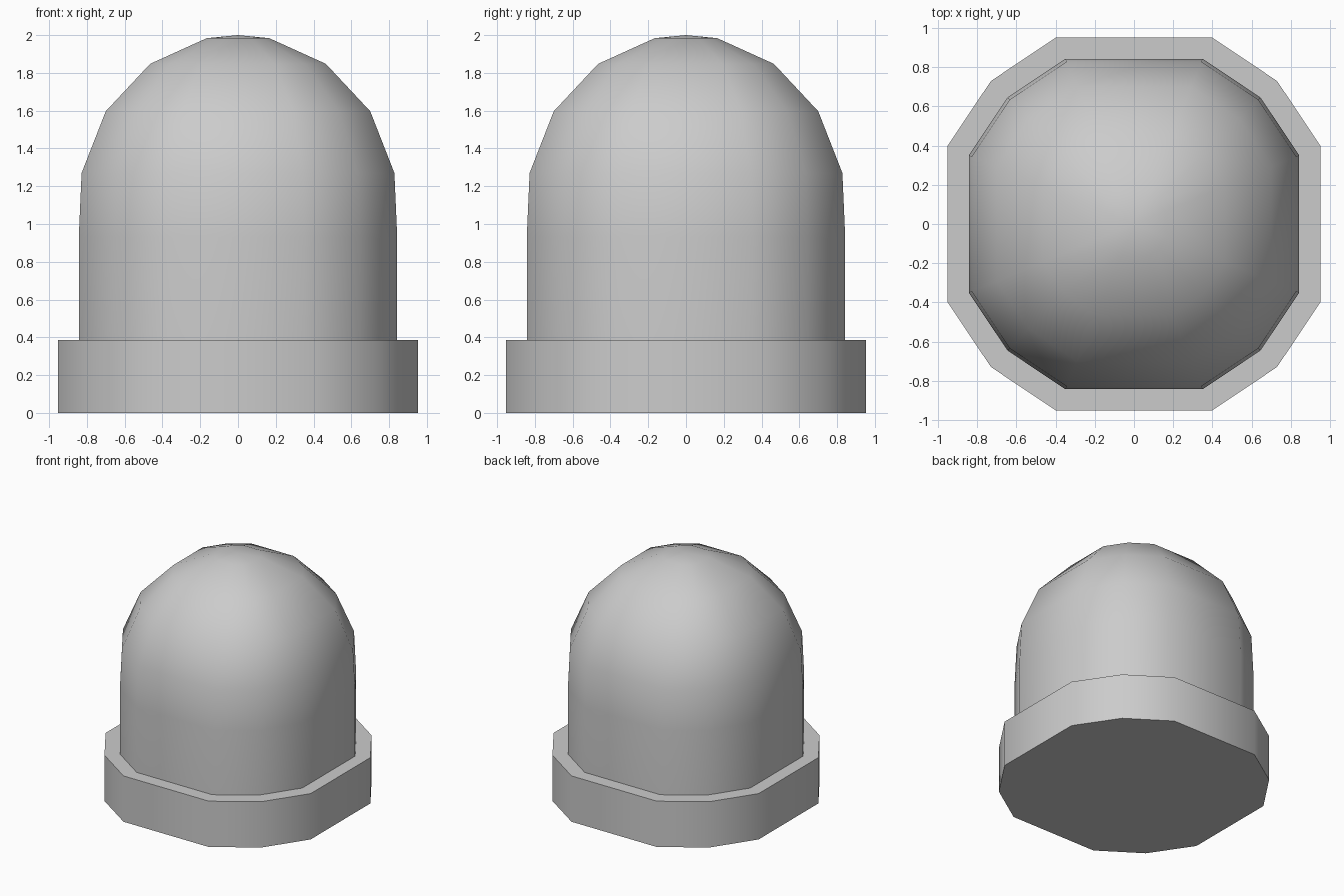
import bpy, bmesh, math

if "Cube" in bpy.data.objects:
    bpy.data.objects.remove(bpy.data.objects["Cube"])

# Twelve-sided section: four wide flats with two narrow facets at each corner
A = 22.6
ANGLES = [math.radians(q * 90 + a) for q in range(4) for a in (A, 45, 90 - A)]
FLAT = math.cos(math.radians(A))


def lathe(name, profile):
    """Sweep (flat half-width, z) points round the twelve-sided section."""
    bm = bmesh.new()
    rings = []
    for w, z in profile:
        r = w / FLAT
        if r == 0:
            rings.append([bm.verts.new((0, 0, z))] * 12)
        else:
            rings.append([bm.verts.new((r * math.cos(a), r * math.sin(a), z)) for a in ANGLES])
    for lo, hi in zip(rings, rings[1:]):
        for i in range(12):
            j = (i + 1) % 12
            bm.faces.new(dict.fromkeys((lo[i], lo[j], hi[j], hi[i])))
    mesh = bpy.data.meshes.new(name)
    bm.to_mesh(mesh)
    bm.free()
    ob = bpy.data.objects.new(name, mesh)
    bpy.context.collection.objects.link(ob)
    bpy.ops.object.select_all(action='DESELECT')
    bpy.context.view_layer.objects.active = ob
    ob.select_set(True)
    bpy.ops.object.shade_smooth_by_angle(angle=math.radians(45))
    return ob


# Wide base collar with a flat underside and a top ledge
lathe("base_collar", [(0, 0), (0.953, 0), (0.953, 0.385), (0.843, 0.385)])

# Straight body running into a rounded dome
lathe("domed_body", [(0.843, 0.385), (0.843, 0.93), (0.828, 1.27), (0.70, 1.597),
                     (0.465, 1.848), (0.165, 1.984), (0, 2.0)])
